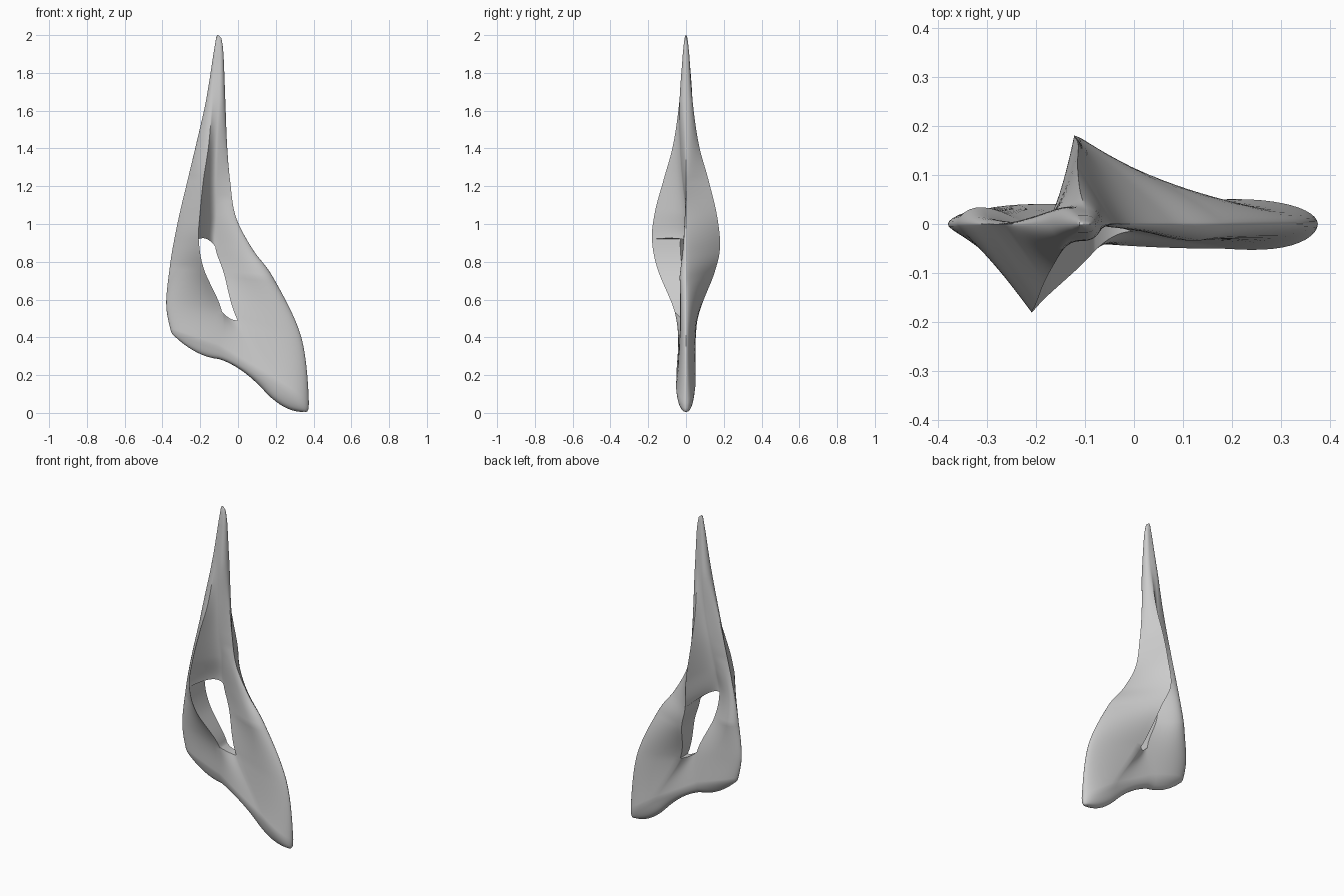
import bpy, bmesh, math

if "Cube" in bpy.data.objects:
    bpy.data.objects.remove(bpy.data.objects["Cube"])

# Guide curves from foot to tip, one point per section
LEFT_EDGE = [(-.335, .405), (-.357, .44), (-.38, .58), (-.36, .78), (-.337, .92), (-.308, 1.06),
             (-.265, 1.24), (-.222, 1.42), (-.17, 1.65), (-.13, 1.9), (-.115, 1.99)]       # x, z
RIGHT_EDGE = [(.345, .005), (.375, .05), (.335, .40), (.19, .71), (.075, .87), (-.012, 1.04),
              (-.042, 1.23), (-.058, 1.42), (-.067, 1.65), (-.077, 1.9), (-.088, 1.985)]   # x, z
BACK_RIDGE = [(.15, .105), (.19, .18), (-.002, .49), (-.075, .74), (-.12, .88), (-.114, 1.05),
              (-.115, 1.24), (-.11, 1.42), (-.10, 1.65), (-.096, 1.9), (-.105, 2.0)]       # x, z
# x, z, skin y in front, skin y behind; the back ridge mirrors these depths
FRONT_RIDGE = [(-.10, .285, -.038, .038), (-.10, .35, -.038, .038), (-.085, .535, -.06, .015),
               (-.18, .76, -.15, -.02), (-.208, .92, -.18, -.03), (-.20, 1.07, -.163, -.005),
               (-.182, 1.24, -.117, .018), (-.155, 1.42, -.068, .03), (-.135, 1.65, -.035, .034),
               (-.112, 1.9, -.017, .017), (-.111, 2.0, -.014, .014)]
LAST = len(LEFT_EDGE) - 1
HOLE = (2, 4)       # sections between which the web is open
STEPS = 12          # rows per section gap
SIDE, WEB = 12, 12  # columns per side panel and across the web


def along(curve, v):
    """Smooth point on a guide curve at section v."""
    i = min(int(v), LAST - 1)
    t = v - i
    p = [curve[max(0, min(LAST, i + k))] for k in (-1, 0, 1, 2)]
    return [b + .5 * t * (c - a + t * (2*a - 5*b + 4*c - d + t * (3*(b - c) + d - a)))
            for a, b, c, d in zip(*p)]


def lerp(a, b, s):
    return a + (b - a) * s


def row_points(v):
    """Front and back point lists for one row."""
    lx, lz = along(LEFT_EDGE, v)
    rx, rz = along(RIGHT_EDGE, v)
    bx, bz = along(BACK_RIDGE, v)
    fx, fz, outer, inner = along(FRONT_RIDGE, v)
    # Depth closes at both ends; sections are round at foot and tip, ridged between
    env = math.sqrt(min(1, v, LAST - v))
    rnd = min(1, max(0, 3 - v, v - 6) / 2)
    bulge = .04 * max(0, 1 - abs(v - 3) / 2.5)
    swell = .025 * max(0, 1 - v / 2)
    base = .025 * max(0, 1 - v)
    bow = base + .02 * max(0, 1 - abs(v - HOLE[1])) - .012 * max(0, 1 - abs(v - HOLE[0]))
    right_f, right_b = -inner - swell, -outer + swell
    front, back = [], []

    def add(x, z, yf, yb):
        front.append((x, yf * env, z))
        back.append((x, yb * env, z))

    def side(ex, ez, ix, iz, yf, yb, wf, wb, q):
        a = q * math.pi / 2
        s = 1 - math.cos(a)
        f = lerp(s, math.sin(a), rnd)
        lens = bulge * math.sin(math.pi * s ** .6)
        add(lerp(ex, ix, s), lerp(ez, iz, s) - base * 4 * s * (1 - s),
            yf * f - wf * lens, yb * f + wb * lens)

    for k in range(SIDE):
        side(lx, lz, fx, fz, outer, inner, .3, 1, k / SIDE)
    for k in range(WEB + 1):
        s = k / WEB
        add(lerp(fx, bx, s), lerp(fz, bz, s) + bow * 4 * s * (1 - s),
            lerp(outer, right_f, 1 - (1 - s) ** 2), lerp(inner, right_b, s * s))
    for k in range(SIDE - 1, -1, -1):
        side(rx, rz, bx, bz, right_f, right_b, 1, .3, k / SIDE)
    return front, back


# Row parameters, packed closer at the rounded foot and tip
params = []
for i in range(LAST):
    for k in range(STEPS):
        t = k / STEPS
        params.append(i + (t * t if i == 0 else 1 - (1 - t) ** 2 if i == LAST - 1 else t))
params.append(LAST)

bm = bmesh.new()
front, back = sheets = ([], [])
for v in params:
    for sheet, pts in zip(sheets, row_points(v)):
        sheet.append([bm.verts.new(p) for p in pts])
h0, h1 = HOLE[0] * STEPS, HOLE[1] * STEPS
c0, c1 = SIDE, SIDE + WEB

# Front and back skins, leaving the opening
for sheet in sheets:
    for i in range(len(sheet) - 1):
        for j in range(len(sheet[0]) - 1):
            if not (h0 <= i < h1 and c0 <= j < c1):
                bm.faces.new((sheet[i][j], sheet[i][j+1], sheet[i+1][j+1], sheet[i+1][j]))

# Rim round the opening
loop = [(i, c0) for i in range(h0, h1)] + [(h1, j) for j in range(c0, c1)]
loop += [(i, c1) for i in range(h1, h0, -1)] + [(h0, j) for j in range(c1, c0, -1)]
for (i, j), (m, n) in zip(loop, loop[1:] + loop[:1]):
    bm.faces.new((front[i][j], front[m][n], back[m][n], back[i][j]))

# Close the outer edges
bmesh.ops.remove_doubles(bm, verts=bm.verts, dist=1e-5)
bmesh.ops.recalc_face_normals(bm, faces=bm.faces)
mesh = bpy.data.meshes.new("pierced_spire")
bm.to_mesh(mesh)
bm.free()
spire = bpy.data.objects.new("pierced_spire", mesh)
bpy.context.collection.objects.link(spire)

# Plain grey finish
grey = bpy.data.materials.new("plain_grey")
grey.use_nodes = True
grey.diffuse_color = (.6, .6, .6, 1)
grey.node_tree.nodes["Principled BSDF"].inputs["Base Color"].default_value = (.6, .6, .6, 1)
mesh.materials.append(grey)

bpy.ops.object.select_all(action='DESELECT')
spire.select_set(True)
bpy.context.view_layer.objects.active = spire
bpy.ops.object.shade_smooth_by_angle(angle=math.radians(50))
